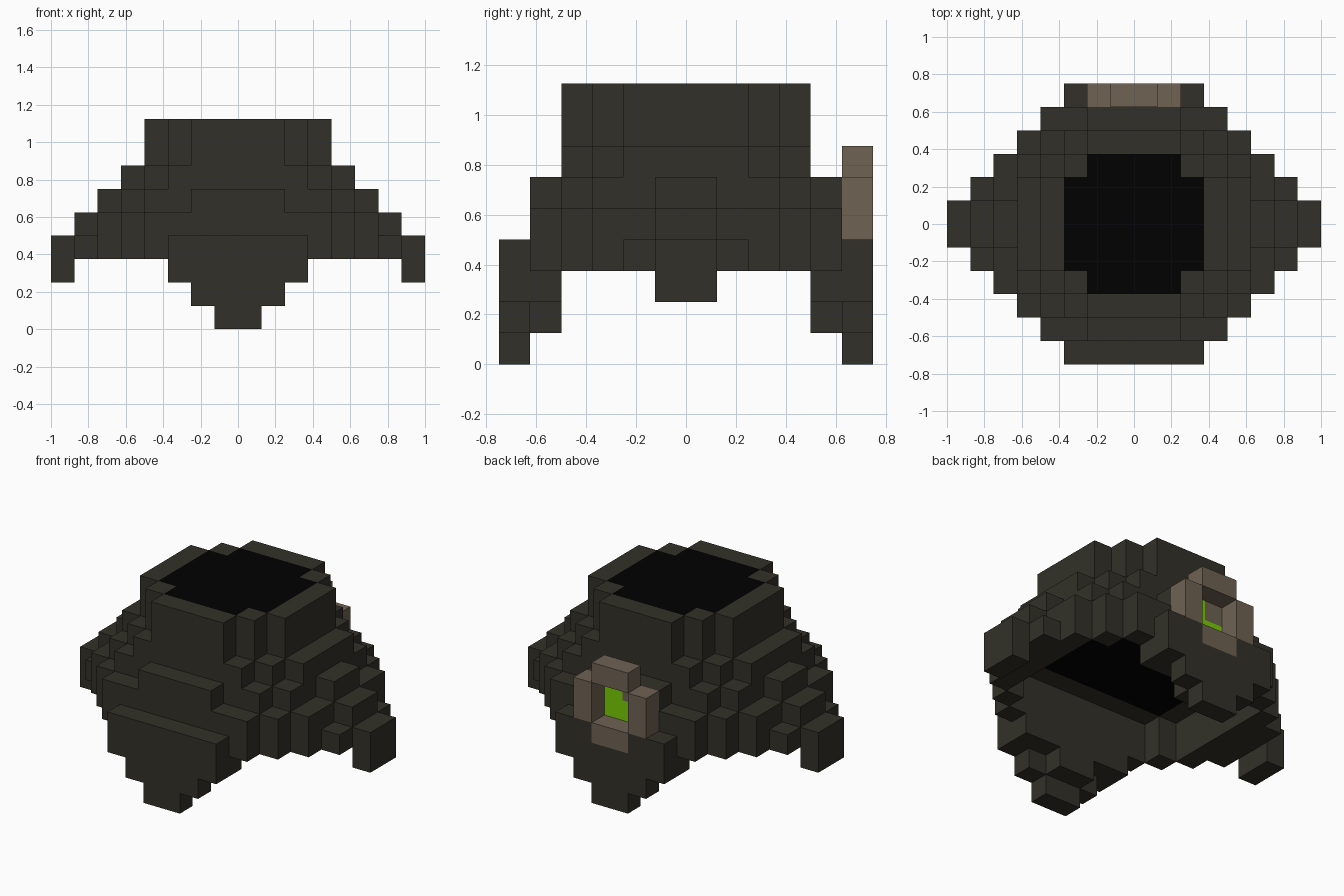
import bpy, bmesh

if "Cube" in bpy.data.objects:
    bpy.data.objects.remove(bpy.data.objects["Cube"], do_unlink=True)

U = 0.125  # size of one block


def material(name, rgb):
    lin = [((c / 255 + 0.055) / 1.055) ** 2.4 if c > 10 else c / 255 / 12.92 for c in rgb] + [1.0]
    m = bpy.data.materials.new(name)
    m.use_nodes = True
    m.diffuse_color = lin
    bsdf = m.node_tree.nodes["Principled BSDF"]
    bsdf.inputs["Base Color"].default_value = lin
    bsdf.inputs["Roughness"].default_value = 0.9
    return m


MATS = [material("dark_stone", (50, 48, 40)), material("black_core", (1, 1, 1)),
        material("tan_frame", (111, 98, 83)), material("green_glow", (120, 204, 5))]
DARK, BLACK, TAN, GREEN = range(4)


def block(x0, x1, y0, y1, z0, z1):
    return {(x, y, z) for x in range(x0, x1) for y in range(y0, y1) for z in range(z0, z1)}


# Stepped shell: column heights for one quarter, rows from the middle outwards
HEIGHTS = [[9, 9, 9, 9, 7, 6, 5, 4],
           [9, 9, 9, 9, 7, 5, 4],
           [9, 9, 9, 7, 6, 5],
           [9, 9, 7, 6, 5],
           [6, 6, 5, 5],
           [4, 4, 4]]
shell = set()
for j, row in enumerate(HEIGHTS):
    for i, top in enumerate(row):
        for x in (i, -1 - i):
            for y in (j, -1 - j):
                shell |= block(x, x + 1, y, y + 1, 3, top)

# Hollow underneath, two blocks deep
shell -= block(-5, 5, -3, 3, 3, 5) | block(-4, 4, -4, 4, 3, 5)

# Tapering skirts front and back, small feet on the sides
front_skirt = (block(-3, 3, -6, -4, 2, 3) | block(-2, 2, -6, -5, 1, 2)
               | block(-1, 1, -5, -4, 1, 2) | block(-1, 1, -6, -5, 0, 1))
back_skirt = {(x, -1 - y, z) for x, y, z in front_skirt}
left_foot = block(7, 8, -1, 1, 2, 3)
right_foot = block(-8, -7, -1, 1, 2, 3)

# Frame around the glowing window on the back
frame = (block(-1, 1, 5, 6, 6, 7) | block(-2, -1, 5, 6, 4, 6)
         | block(1, 2, 5, 6, 4, 6) | block(-1, 1, 5, 6, 3, 4))
shell -= frame

PARTS = {"stepped_shell": shell, "front_skirt": front_skirt, "back_skirt": back_skirt,
         "left_foot": left_foot, "right_foot": right_foot, "window_frame": frame}
SOLID = set().union(*PARTS.values())


def face_colour(name, cell, d):
    x, y, z = cell
    if name == "window_frame":
        return TAN
    if name == "stepped_shell":
        ax, ay = abs(x + 0.5), abs(y + 0.5)
        # Dark core showing on the top and inside the hollow
        if d == (0, 0, 1) and z == 8 and max(ax, ay) < 3 and min(ax, ay) < 2:
            return BLACK
        if d == (0, 0, -1) and z == 5 and ax < 4 and ay < 3:
            return BLACK
        # Window at the bottom of the frame, with one plain pane
        if d == (0, 1, 0) and y == 4 and ax < 1 and z in (4, 5):
            return TAN if (x, z) == (-1, 5) else GREEN
    return DARK


def build(name, cells):
    bm = bmesh.new()
    for cell in sorted(cells):
        for axis in range(3):
            for s in (1, -1):
                d = tuple(s if k == axis else 0 for k in range(3))
                if tuple(c + e for c, e in zip(cell, d)) in SOLID:
                    continue
                u, v = (axis + 1) % 3, (axis + 2) % 3
                corners = []
                for a, b in ((0, 0), (1, 0), (1, 1), (0, 1)):
                    p = list(cell)
                    p[axis] += s > 0
                    p[u] += a
                    p[v] += b
                    corners.append(bm.verts.new([c * U for c in p]))
                f = bm.faces.new(corners if s > 0 else corners[::-1])
                f.material_index = face_colour(name, cell, d)
    # Weld the blocks and merge flat areas of one colour
    bmesh.ops.remove_doubles(bm, verts=bm.verts, dist=0.001)
    bmesh.ops.dissolve_limit(bm, angle_limit=0.01, verts=bm.verts, edges=bm.edges,
                             delimit={'MATERIAL'})
    me = bpy.data.meshes.new(name)
    bm.to_mesh(me)
    bm.free()
    for m in MATS:
        me.materials.append(m)
    bpy.context.collection.objects.link(bpy.data.objects.new(name, me))


for part_name, part_cells in PARTS.items():
    build(part_name, part_cells)
